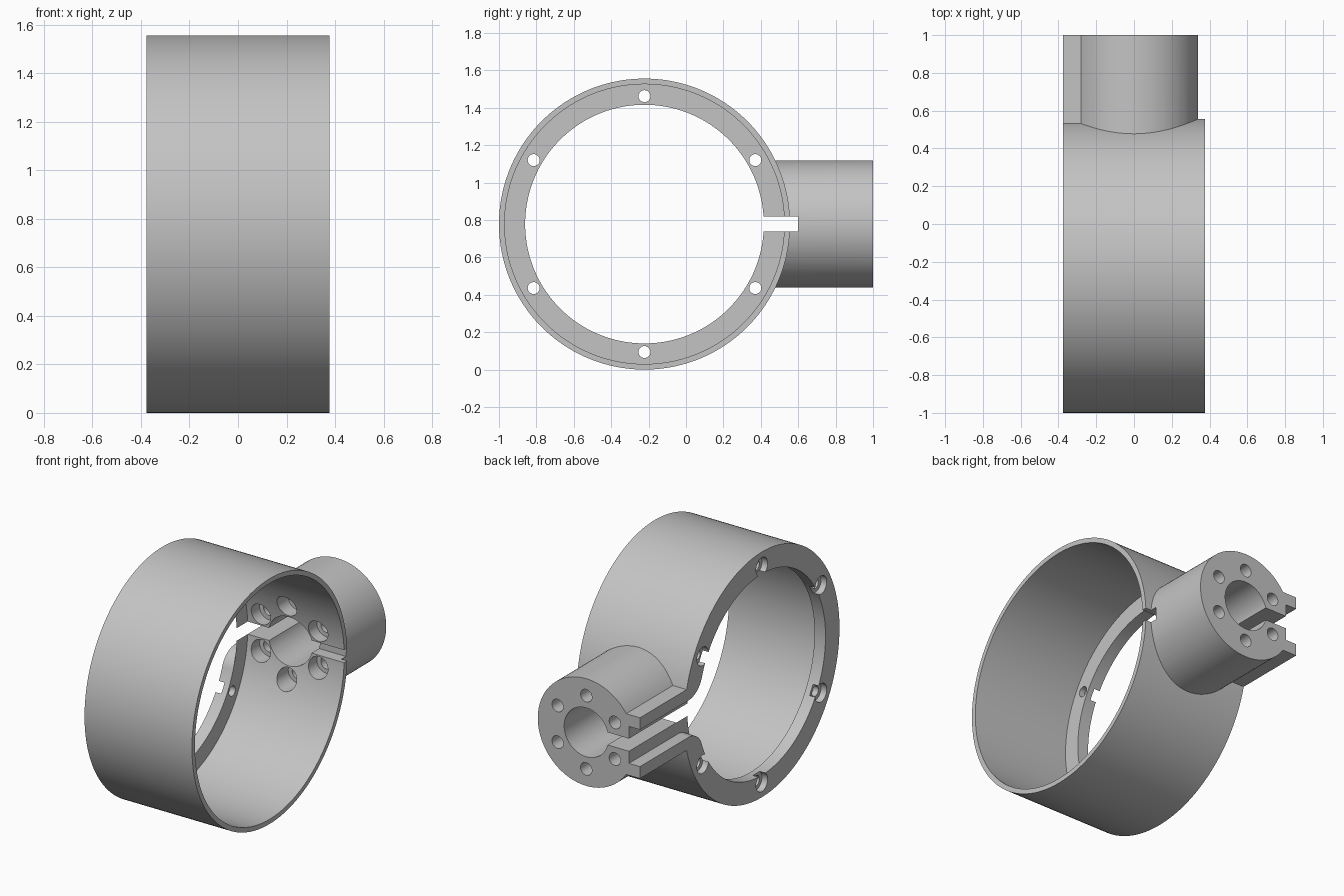
import bpy, bmesh
from math import sin, cos, radians, pi
from mathutils import Matrix, Vector

cube = bpy.data.objects.get("Cube")
if cube:
    bpy.data.objects.remove(cube, do_unlink=True)

# Main dimensions
HALF_W = 0.377                      # half width of the ring along x
RING_Y, AXIS_Z = -0.222, 0.778      # ring axis
RING_R, WALL_R, LIP_R = 0.778, 0.748, 0.638
LIP_X = -0.30                       # inner face of the lip
TUBE_R, BORE_R = 0.34, 0.155
WIDE, NARROW = 0.117, 0.04          # half heights of the stepped slot
FAR = 1.1

grey = bpy.data.materials.new("plain grey")
grey.use_nodes = True
grey.diffuse_color = (0.55, 0.55, 0.55, 1)
grey.node_tree.nodes["Principled BSDF"].inputs["Base Color"].default_value = grey.diffuse_color


def add_object(name, bm):
    bmesh.ops.recalc_face_normals(bm, faces=bm.faces)
    mesh = bpy.data.meshes.new(name)
    bm.to_mesh(mesh)
    bm.free()
    mesh.materials.append(grey)
    obj = bpy.data.objects.new(name, mesh)
    bpy.context.collection.objects.link(obj)
    return obj


def cylinder(name, start, end, radius, sides=48):
    a, b = Vector(start), Vector(end)
    turn = (b - a).to_track_quat('Z', 'Y').to_matrix().to_4x4()
    bm = bmesh.new()
    bmesh.ops.create_cone(bm, cap_ends=True, segments=sides, radius1=radius, radius2=radius,
                          depth=(b - a).length, matrix=Matrix.Translation((a + b) / 2) @ turn)
    return add_object(name, bm)


def box(name, low, high):
    a, b = Vector(low), Vector(high)
    bm = bmesh.new()
    bmesh.ops.create_cube(bm, size=1, matrix=Matrix.Translation((a + b) / 2)
                          @ Matrix.Diagonal((*(b - a), 1)))
    return add_object(name, bm)


def extrude_x(name, outline, x0, x1):
    bm = bmesh.new()
    face = bm.faces.new([bm.verts.new((x0, y, z)) for y, z in outline])
    new = bmesh.ops.extrude_face_region(bm, geom=[face])["geom"]
    bmesh.ops.translate(bm, vec=(x1 - x0, 0, 0),
                        verts=[v for v in new if isinstance(v, bmesh.types.BMVert)])
    return add_object(name, bm)


def combine(target, other, operation):
    mod = target.modifiers.new("combine", 'BOOLEAN')
    mod.operation, mod.solver, mod.object = operation, 'EXACT', other
    bpy.context.view_layer.objects.active = target
    bpy.ops.object.modifier_apply(modifier=mod.name)
    bpy.data.objects.remove(other, do_unlink=True)


def cut(other):
    combine(body, other, 'DIFFERENCE')


# Solid ring, side tube and clamp block
body = cylinder("clamp_ring_body", (-HALF_W, RING_Y, AXIS_Z), (HALF_W, RING_Y, AXIS_Z), RING_R, 160)
tube = cylinder("tube", (0, 0.2, AXIS_Z), (0, 1, AXIS_Z), TUBE_R, 96)
block_h = (TUBE_R ** 2 - 0.28 ** 2) ** 0.5
block = box("block", (-HALF_W, 0.2, AXIS_Z - block_h), (0, 1, AXIS_Z + block_h))
combine(body, tube, 'UNION')
combine(body, block, 'UNION')

# Hollow the ring, leaving a lip on one end
cut(cylinder("ring_hollow", (LIP_X, RING_Y, AXIS_Z), (0.5, RING_Y, AXIS_Z), WALL_R, 160))
cut(cylinder("lip_hole", (-0.5, RING_Y, AXIS_Z), (0, RING_Y, AXIS_Z), LIP_R, 160))

# Lip opening with rounded corners, running on as the wide part of the slot
fillet = RING_R - LIP_R
rise = WIDE + fillet
fillet_y = RING_Y + (RING_R ** 2 - rise ** 2) ** 0.5
steps = 14
upper = []
for i in range(steps + 1):
    a = radians(199.3 + (270 - 199.3) * i / steps)
    upper.append((fillet_y + fillet * cos(a), rise + fillet * sin(a)))
upper.append((FAR, WIDE))
outline = [(y, AXIS_Z + z) for y, z in upper] + [(y, AXIS_Z - z) for y, z in reversed(upper)]
cut(extrude_x("lip_opening", outline, -0.5, LIP_X))

# Tube bore, narrow slot and the short relief on the far side
cut(cylinder("bore", (0, 0.2, AXIS_Z), (0, FAR, AXIS_Z), BORE_R, 64))
cut(box("narrow_slot", (-0.5, 0.4, AXIS_Z - NARROW), (0, FAR, AXIS_Z + NARROW)))
cut(box("relief_slot", (-0.05, 0.4, AXIS_Z - NARROW), (0.5, 0.6, AXIS_Z + NARROW)))

# Six counterbored holes around the bore and six in the lip
for i in range(6):
    a = pi / 6 + i * pi / 3
    x, z = 0.232 * cos(a), AXIS_Z + 0.232 * sin(a)
    cut(cylinder("tube_hole", (x, 0.2, z), (x, FAR, z), 0.04, 32))
    cut(cylinder("tube_counterbore", (x, 0.2, z), (x, 0.6, z), 0.068, 32))
    y, z = RING_Y + 0.684 * cos(a), AXIS_Z + 0.684 * sin(a)
    cut(cylinder("lip_hole_small", (-0.5, y, z), (-0.2, y, z), 0.032, 32))
    cut(cylinder("lip_counterbore", (-0.5, y, z), (-0.337, y, z), 0.058, 32))

# Smooth curves, sharp rims
bpy.ops.object.select_all(action='DESELECT')
body.select_set(True)
bpy.context.view_layer.objects.active = body
bpy.ops.object.shade_smooth_by_angle(angle=radians(30))
